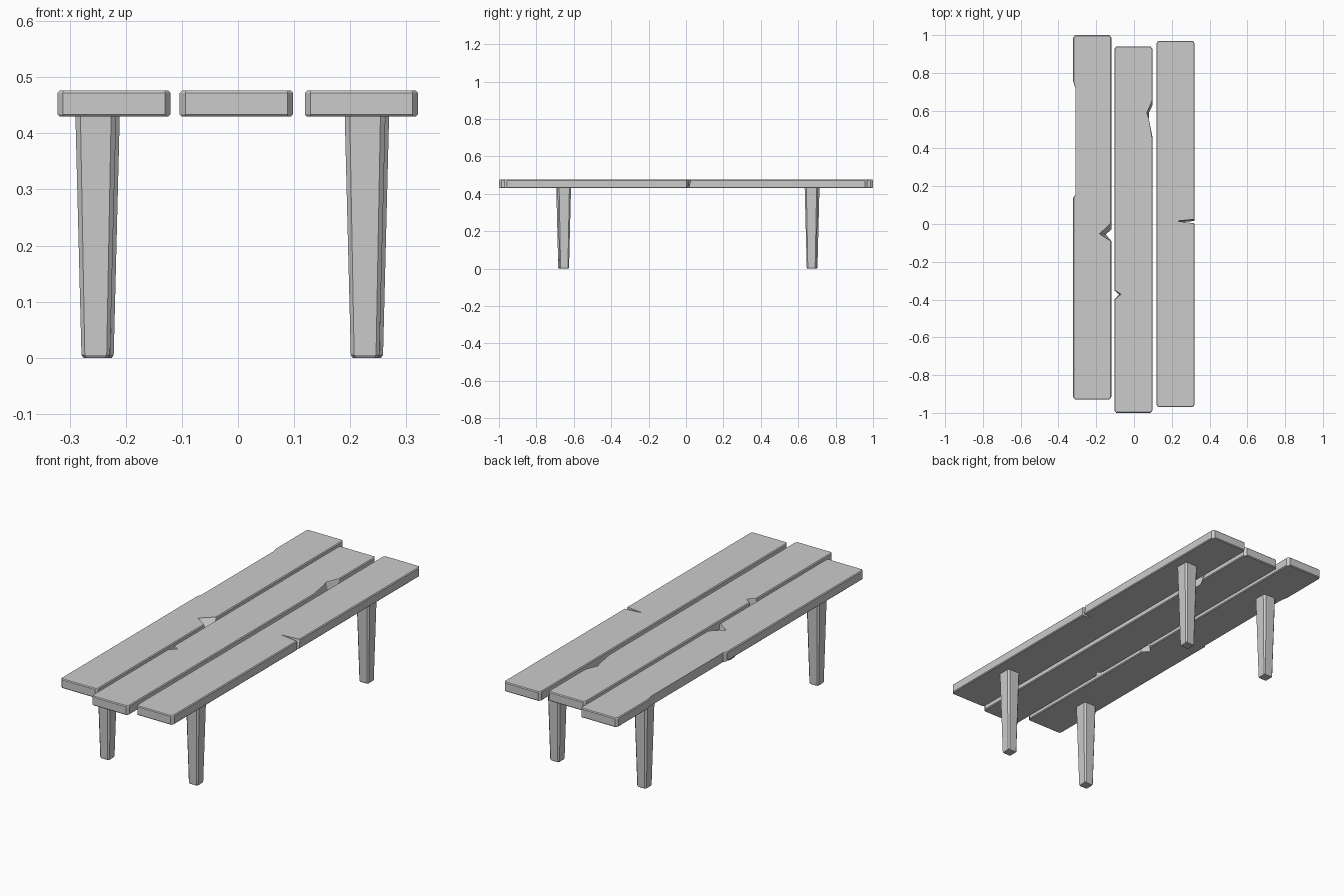
import bpy, bmesh

if "Cube" in bpy.data.objects:
    bpy.data.objects.remove(bpy.data.objects["Cube"])

Z0, Z1, BEV = 0.43, 0.476, 0.004


def loft(name, rings):
    """Closed solid through rings holding equal numbers of points."""
    bm = bmesh.new()
    vs = [[bm.verts.new(p) for p in r] for r in rings]
    n = len(vs[0])
    for a, b in zip(vs, vs[1:]):
        for i in range(n):
            j = (i + 1) % n
            bm.faces.new((a[i], a[j], b[j], b[i]))
    bm.faces.new(vs[0][::-1])
    bm.faces.new(vs[-1])
    bmesh.ops.recalc_face_normals(bm, faces=bm.faces)
    me = bpy.data.meshes.new(name)
    bm.to_mesh(me)
    bm.free()
    ob = bpy.data.objects.new(name, me)
    bpy.context.collection.objects.link(ob)
    return ob


def plank(name, x0, x1, y0, y1, right=(), left=()):
    """Chamfered board; notch points are (top x, top y, bottom x, bottom y)."""
    cx, cy = 0.010, 0.014
    pts = [(x0 + cx, y0), (x1 - cx, y0), (x1, y0 + cy), *right,
           (x1, y1 - cy), (x1 - cx, y1), (x0 + cx, y1), (x0, y1 - cy),
           *left, (x0, y0 + cy)]
    pts = [p if len(p) == 4 else p + p for p in pts]

    def ring(z, k, ins):
        return [(min(max(p[k], x0 + ins), x1 - ins),
                 min(max(p[k + 1], y0 + ins), y1 - ins), z) for p in pts]
    return loft(name, [ring(Z0, 2, BEV), ring(Z0 + BEV, 2, 0),
                       ring(Z1 - BEV, 0, 0), ring(Z1, 0, BEV)])


def leg(name, x, y):
    """Tapered square leg with chamfered corners and foot."""
    def ring(z, h, c):
        d = h - c
        return [(x + a, y + b, z) for a, b in
                ((-d, -h), (d, -h), (h, -d), (h, d),
                 (d, h), (-d, h), (-h, d), (-h, -d))]
    return loft(name, [ring(0, 0.022, 0.005), ring(0.005, 0.0255, 0.006),
                       ring(0.44, 0.0365, 0.009)])


# Seat boards with splintered edges
plank("left_board", -0.322, -0.12, -0.93, 1.0,
      right=[(-0.12, -0.09), (-0.183, -0.052, -0.150, -0.055),
             (-0.12, 0.003, -0.12, -0.03)],
      left=[(-0.322, 0.755), (-0.311, 0.72), (-0.311, 0.155), (-0.322, 0.14)])
plank("middle_board", -0.104, 0.098, -1.0, 0.94,
      right=[(0.098, 0.46), (0.078, 0.56), (0.068, 0.59, 0.080, 0.59),
             (0.098, 0.65, 0.098, 0.63)],
      left=[(-0.104, -0.352), (-0.070, -0.372, -0.080, -0.372),
            (-0.104, -0.40)])
plank("right_board", 0.119, 0.321, -0.97, 0.97,
      right=[(0.321, 0.003), (0.225, 0.016, 0.262, 0.011),
             (0.321, 0.025, 0.321, 0.016)])

# Four legs
for side, x, dy in (("left", -0.2535, -0.0065), ("right", 0.2265, 0)):
    leg("front_leg_" + side, x, -0.651 + dy)
    leg("back_leg_" + side, x + 0.0065, 0.671 - dy)
